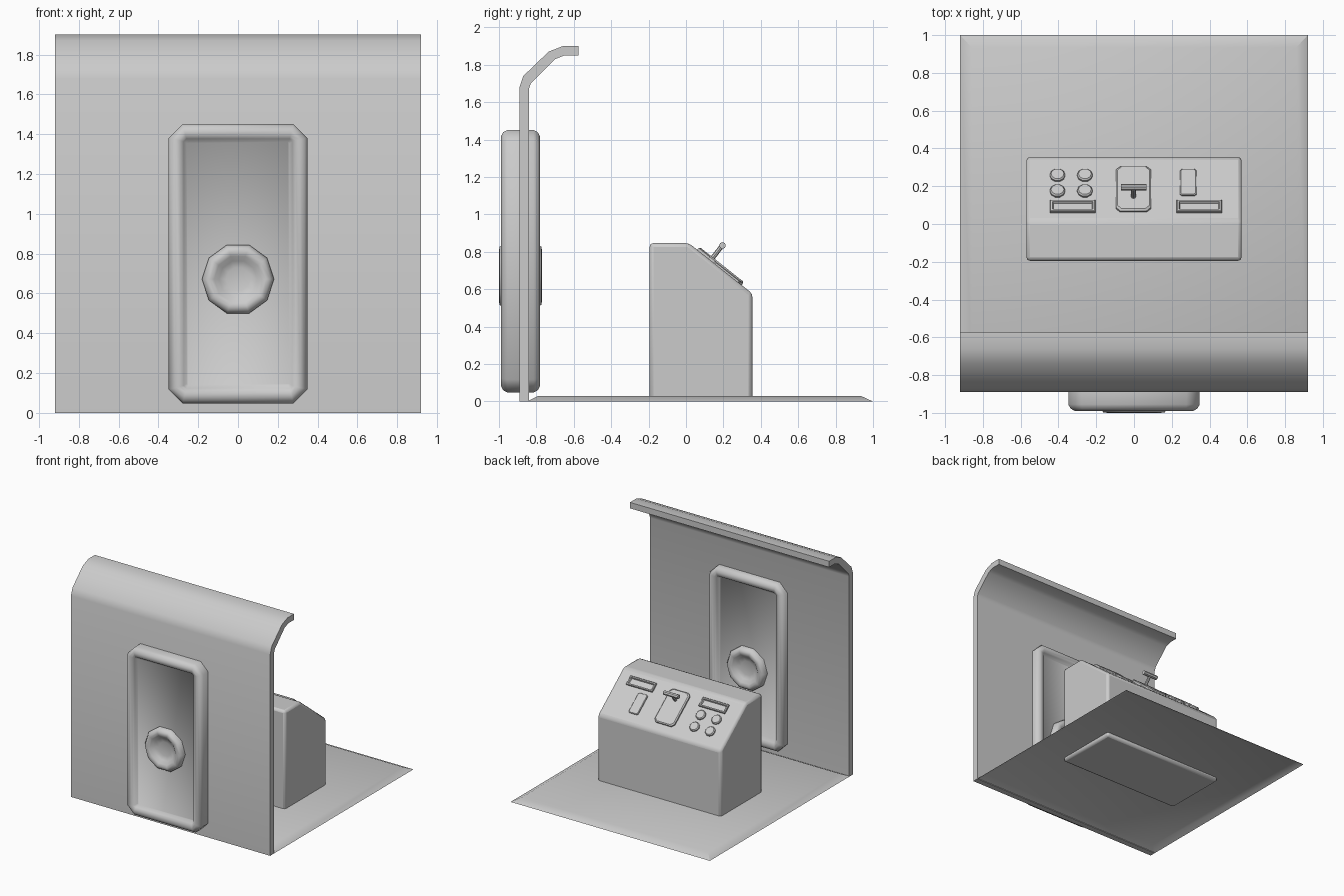
import bpy, bmesh, math
from mathutils import Matrix, Vector

if "Cube" in bpy.data.objects:
    bpy.data.objects.remove(bpy.data.objects["Cube"])


def finish(name, bm, matrix=None, bevel=0.0, segments=2, angle=35):
    bmesh.ops.recalc_face_normals(bm, faces=bm.faces)
    if matrix:
        bm.transform(matrix)
    me = bpy.data.meshes.new(name)
    bm.to_mesh(me)
    bm.free()
    ob = bpy.data.objects.new(name, me)
    bpy.context.collection.objects.link(ob)
    bpy.ops.object.select_all(action='DESELECT')
    ob.select_set(True)
    bpy.context.view_layer.objects.active = ob
    bpy.ops.object.shade_smooth_by_angle(angle=math.radians(angle))
    if bevel:
        m = ob.modifiers.new("bevel", 'BEVEL')
        m.width, m.segments, m.limit_method = bevel, segments, 'ANGLE'
        m.angle_limit = math.radians(25)
    return ob


def loft(name, rings, caps=(True, True), **kw):
    """Skin a list of equal-length closed rings."""
    bm = bmesh.new()
    vs = [[bm.verts.new(p) for p in r] for r in rings]
    n = len(rings[0])
    for a, b in zip(vs, vs[1:]):
        for i in range(n):
            j = (i + 1) % n
            bm.faces.new((a[i], a[j], b[j], b[i]))
    if caps[0]:
        bm.faces.new(vs[0])
    if caps[1]:
        bm.faces.new(vs[-1])
    return finish(name, bm, **kw)


def octagon(hx, hy, c, z):
    """Rectangle with cut corners."""
    q = [(hx, hy - c), (hx - c, hy), (-hx + c, hy), (-hx, hy - c),
         (-hx, -hy + c), (-hx + c, -hy), (hx - c, -hy), (hx, -hy + c)]
    return [(x, y, z) for x, y in q]


def ngon(r, n, z):
    return [(r * math.cos(2 * math.pi * i / n), r * math.sin(2 * math.pi * i / n), z) for i in range(n)]


def rect(x0, x1, y0, y1, z):
    return [(x0, y0, z), (x1, y0, z), (x1, y1, z), (x0, y1, z)]


def extrude_x(name, profile, half, **kw):
    return loft(name, [[(x, y, z) for y, z in profile] for x in (-half, half)], **kw)


def two_sided(steps):
    """Mirror (size, depth) steps so both faces match."""
    return [(s, -d) for s, d in steps] + [(s, d) for s, d in reversed(steps)]


# Wall with overhanging canopy lip
extrude_x("wall", [(-0.89, 0), (-0.89, 1.68), (-0.87, 1.74), (-0.735, 1.87), (-0.66, 1.9), (-0.575, 1.9),
                   (-0.575, 1.85), (-0.65, 1.85), (-0.70, 1.83), (-0.83, 1.70), (-0.84, 1.67), (-0.84, 0)], 0.92)

# Floor plate with sloped rim, open underneath
loft("floor_plate", [rect(-0.92, 0.92, -0.85, 1.0, 0), rect(-0.86, 0.86, -0.79, 0.935, 0.03)], caps=(False, True))

# Door with raised frame, both sides
door_m = Matrix.Translation((0, -0.885, 0.75)) @ Matrix.Rotation(math.pi / 2, 4, 'X')
steps = two_sided([(0.09, 0.068), (0.075, 0.09), (0.06, 0.10), (0.035, 0.105), (0.012, 0.092), (0, 0.07)])
loft("door", [octagon(0.348 - s, 0.702 - s, max(0.07 - 0.75 * s, 0.008), d) for s, d in steps], matrix=door_m, angle=60)

# Ten-sided door wheel with dished centre, both sides
wheel_m = Matrix.Translation((0, -0.885, 0.672)) @ Matrix.Rotation(math.pi / 2, 4, 'X')
steps = two_sided([(0.06, 0.075), (0.095, 0.085), (0.12, 0.108), (0.14, 0.115), (0.163, 0.112), (0.181, 0.085)])
loft("door_wheel", [ngon(r, 10, d) for r, d in steps], matrix=wheel_m, angle=60)

# Console body with sloped control face
extrude_x("console", [(-0.195, 0), (-0.195, 0.847), (0.015, 0.847), (0.355, 0.577), (0.355, 0)], 0.57,
          bevel=0.02)

# Control face frame: x across, y down the slope, z outwards
tilt = math.atan2(0.27, 0.34)
face = Matrix.Translation((0, 0, 0.847 + 0.015 * math.tan(tilt))) @ Matrix.Rotation(-tilt, 4, 'X')
c = math.cos(tilt)


def on_face(x, y, h=0.0):
    return face @ Matrix.Translation((x, y / c, h))


# Round buttons
for i, x in enumerate((-0.405, -0.26)):
    for j, y in enumerate((0.172, 0.255)):
        loft(f"button_{i}{j}", [ngon(0.041, 10, -0.01), ngon(0.041, 10, 0.01), ngon(0.034, 10, 0.018)],
             matrix=on_face(x, y))

# Recessed slot frames
for side, x in (("left", -0.325), ("right", 0.345)):
    sizes = [(0, -0.01), (0, 0.012), (0.004, 0.016), (0.013, 0.016), (0.018, 0.003)]
    loft(f"slot_{side}", [rect(s - 0.12, 0.12 - s, s - 0.039, 0.039 - s, z) for s, z in sizes],
         matrix=on_face(x, 0.09))

# Card plate
loft("card_plate", [octagon(0.043 - s, 0.089 - s, 0.01, z) for s, z in ((0, -0.01), (0, 0.008), (0.004, 0.012))],
     matrix=on_face(0.287, 0.217))

# Lever plate, stem and handle
loft("lever_plate", [octagon(0.092 - s, 0.15 - s, 0.022, z) for s, z in ((0, -0.01), (0, 0.012), (0.008, 0.02))],
     matrix=on_face(-0.003, 0.18))


def rod(name, a, b, r, n):
    a, b = Vector(a), Vector(b)
    q = (b - a).to_track_quat('Z', 'Y').to_matrix().to_4x4()
    loft(name, [ngon(r, n, 0), ngon(r, n, (b - a).length)], matrix=Matrix.Translation(a) @ q)


rod("lever_stem", (-0.003, 0.125, 0.745), (-0.003, 0.192, 0.832), 0.0125, 8)
rod("lever_handle", (-0.07, 0.195, 0.834), (0.065, 0.195, 0.834), 0.018, 8)
